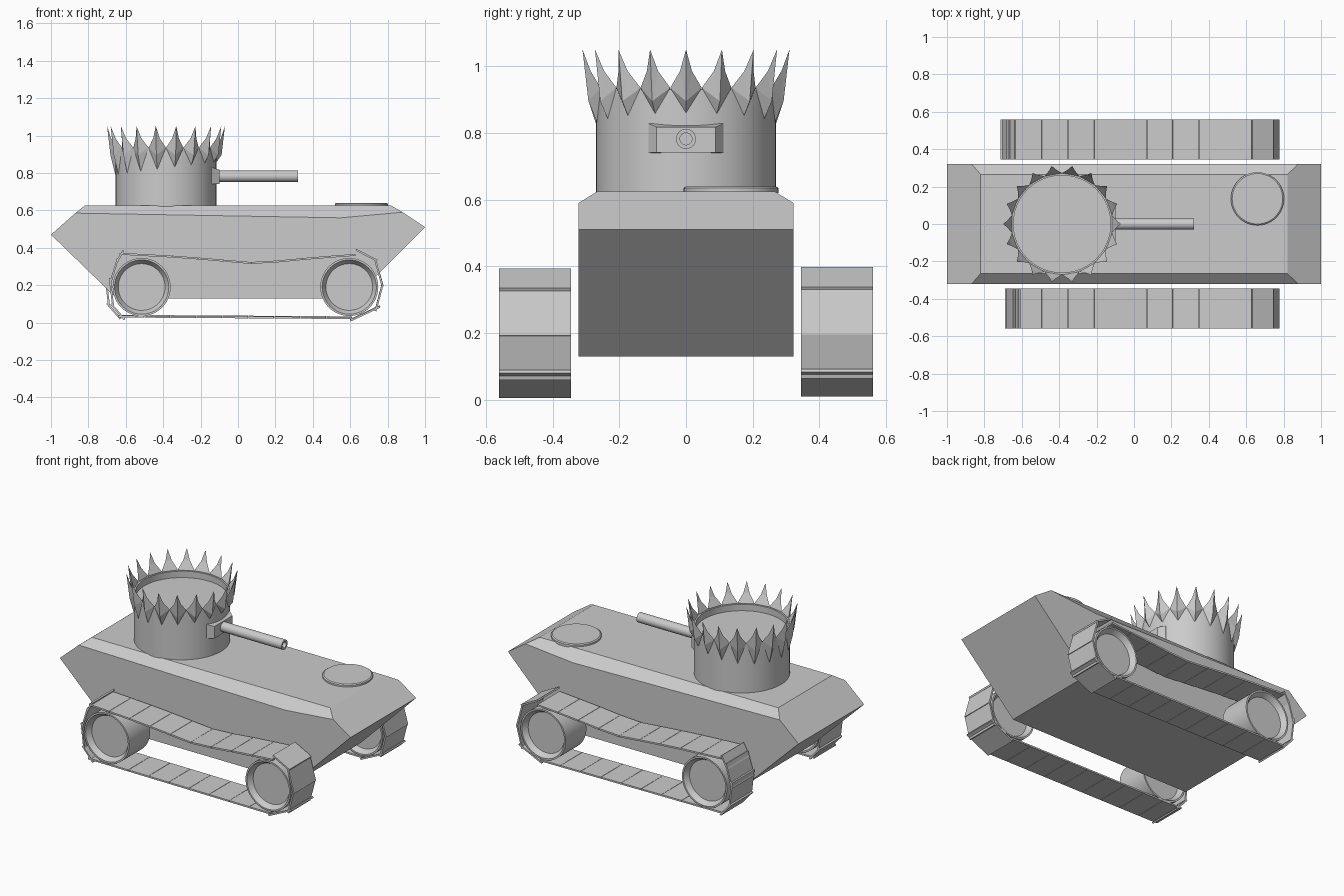
import bpy, bmesh
from math import sin, cos, pi, radians
from mathutils import Vector

if "Cube" in bpy.data.objects:
    bpy.data.objects.remove(bpy.data.objects["Cube"])


def make(name, verts, faces, smooth=False):
    me = bpy.data.meshes.new(name)
    me.from_pydata([tuple(v) for v in verts], [], faces)
    bm = bmesh.new()
    bm.from_mesh(me)
    bmesh.ops.remove_doubles(bm, verts=bm.verts, dist=1e-5)
    bmesh.ops.recalc_face_normals(bm, faces=bm.faces)
    bm.to_mesh(me)
    bm.free()
    ob = bpy.data.objects.new(name, me)
    bpy.context.collection.objects.link(ob)
    if smooth:
        bpy.ops.object.select_all(action='DESELECT')
        ob.select_set(True)
        bpy.context.view_layer.objects.active = ob
        bpy.ops.object.shade_smooth_by_angle(angle=radians(30))
    return ob


def lathe(name, profile, origin, axis, n=48):
    """Spin (radius, height) points around an axis; zero radius closes the end."""
    rot = Vector((0, 0, 1)).rotation_difference(Vector(axis))
    verts, faces, m = [], [], len(profile)
    for i in range(n):
        a = 2 * pi * i / n
        for r, h in profile:
            verts.append(Vector(origin) + rot @ Vector((r * cos(a), r * sin(a), h)))
    for i in range(n):
        j = (i + 1) % n
        for k in range(m - 1):
            q = [i * m + k, j * m + k, j * m + k + 1, i * m + k + 1]
            if profile[k][0] == 0:
                q = [q[0], q[2], q[3]]
            elif profile[k + 1][0] == 0:
                q = q[:3]
            faces.append(q)
    return make(name, verts, faces, True)


# Hull: side profile with a chamfer up to the narrower deck
W, D = 0.322, 0.265
side = [(-0.65, 0.13), (-1, 0.47), (-0.87, 0.585), (0.55, 0.56), (0.88, 0.59), (1, 0.51), (0.62, 0.13)]
deck = [(-0.82, 0.625), (0.82, 0.625)]
verts = []
for s in (-1, 1):
    verts += [(x, s * W, z) for x, z in side] + [(x, s * D, z) for x, z in deck]
faces = [[0, 9, 10, 1], [1, 2, 7, 16, 11, 10], [7, 8, 17, 16],
         [4, 5, 14, 13, 17, 8], [5, 6, 15, 14], [6, 0, 9, 15]]
for o in (0, 9):
    faces += [[o + i for i in range(7)], [o + i for i in (2, 3, 4, 8, 7)]]
make("hull", verts, faces)

# Hatch on the deck
lathe("deck_hatch", [(0, 0.62), (0.142, 0.62), (0.142, 0.635), (0.135, 0.64), (0, 0.64)], (0.66, 0.135, 0), (0, 0, 1))

# Turret drum with a sunken roof
TX = -0.385
lathe("turret", [(0, 0.62), (0.27, 0.62), (0.27, 0.93), (0.26, 0.93), (0.26, 0.89), (0, 0.89)],
      (TX, 0, 0), (0, 0, 1))

# Crown of flared spikes around the turret rim
verts, faces = [], []
for i in range(18):
    a = radians(20 * i)
    low = 0.825 + 0.035 * cos(a)
    pts = [(0.315, 0, 1.05), (0.294, -3.5, 0.985), (0.272, -10, 0.935), (0.271, 0, low),
           (0.272, 10, 0.935), (0.294, 3.5, 0.985), (0.297, 0, 0.895)]
    b = len(verts)
    for r, da, z in pts:
        t = a + radians(da)
        verts.append((TX + r * cos(t), r * sin(t), z))
    for k in range(6):
        faces.append([b + k, b + (k + 1) % 6, b + 6])
    faces += [[b, b + 1, b + 5], [b + 1, b + 2, b + 4, b + 5], [b + 2, b + 3, b + 4]]
make("crown_spikes", verts, faces)

# Gun mantlet: tapered block
verts = []
for x, y, z0, z1 in ((-0.16, 0.112, 0.74, 0.828), (-0.135, 0.112, 0.74, 0.828), (-0.10, 0.088, 0.742, 0.817)):
    verts += [(x, -y, z0), (x, y, z0), (x, y, z1), (x, -y, z1)]
faces = [[0, 1, 2, 3], [8, 9, 10, 11]]
for o in (0, 4):
    faces += [[o + k, o + (k + 1) % 4, o + 4 + (k + 1) % 4, o + 4 + k] for k in range(4)]
make("gun_mantlet", verts, faces)

# Gun barrel with open bore
lathe("gun_barrel", [(0, -0.12), (0.03, -0.12), (0.03, 0.32), (0.018, 0.32), (0.018, 0.2), (0, 0.2)],
      (0, 0, 0.782), (1, 0, 0), 24)

# Wheels with dished faces
wheel = [(0, -0.07), (0.125, -0.07), (0.145, -0.102), (0.155, -0.102),
         (0.155, 0.102), (0.145, 0.102), (0.125, 0.07), (0, 0.07)]
for s, label in ((-1, "near"), (1, "far")):
    for x, end in ((-0.515, "rear"), (0.595, "front")):
        lathe(f"{label}_{end}_wheel", wheel, (x, s * 0.452, 0.19), (0, 1, 0))


def run(points, n):
    """Split a polyline into n plates of equal x length."""
    def z_at(x):
        for (x0, z0), (x1, z1) in zip(points, points[1:]):
            if x <= x1 + 1e-6:
                return z0 + (z1 - z0) * (x - x0) / (x1 - x0)
    xs = [points[0][0] + (points[-1][0] - points[0][0]) * i / n for i in range(n + 1)]
    return [((p, z_at(p)), (q, z_at(q))) for p, q in zip(xs, xs[1:])]


# Tracks: thin plates following the wheels, with a sagging top run
top = run([(-0.635, 0.368), (-0.3, 0.35), (0.1, 0.316), (0.4, 0.345), (0.63, 0.362)], 9)
bottom = run([(-0.64, 0.032), (0.0, 0.028), (0.61, 0.024)], 9)
front_bend = [((0.63, 0.39), (0.745, 0.33)), ((0.735, 0.33), (0.774, 0.19)),
              ((0.772, 0.2), (0.735, 0.06)), ((0.76, 0.085), (0.60, 0.01))]
rear_bend = [((-0.612, 0.388), (-0.655, 0.31)), ((-0.642, 0.345), (-0.686, 0.2)),
             ((-0.686, 0.24), (-0.668, 0.09)), ((-0.68, 0.1), (-0.605, 0.015))]
for s, dx, dz, label in ((-1, 0, 0, "near"), (1, -0.022, 0.004, "far")):
    verts, faces = [], []
    for plates, shift in ((top, 0), (bottom, 0), (front_bend, 0), (rear_bend, dx)):
        for p, q in plates:
            p, q = Vector((p[0] + shift, p[1] + dz)), Vector((q[0] + shift, q[1] + dz))
            d = (q - p).normalized()
            nrm = Vector((-d.y, d.x)) * 0.005
            p, q = p + d * 0.001, q - d * 0.001
            b = len(verts)
            for y in (0.345, 0.56):
                verts += [(c.x, s * y, c.y) for c in (p - nrm, q - nrm, q + nrm, p + nrm)]
            faces += [[b, b + 1, b + 2, b + 3], [b + 4, b + 5, b + 6, b + 7]]
            faces += [[b + k, b + (k + 1) % 4, b + 4 + (k + 1) % 4, b + 4 + k] for k in range(4)]
    make(f"{label}_track", verts, faces)
